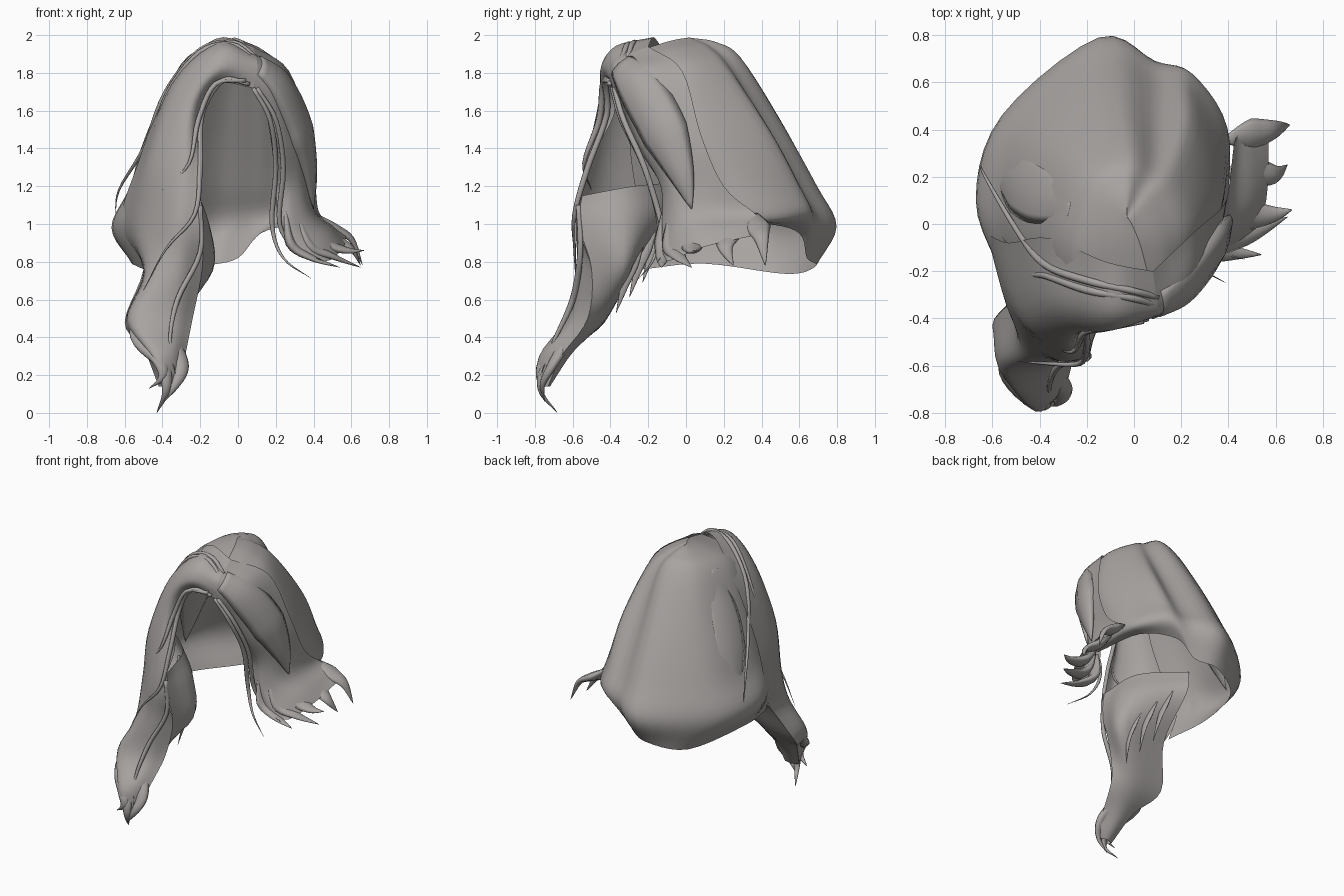
import bpy, math
from mathutils import Vector

hair = bpy.data.materials.new("grey_hair")
hair.diffuse_color = (0.39, 0.37, 0.36, 1)


def smooth_path(pts, n):
    """Catmull-Rom samples through the given points, n per span."""
    p = [Vector(q) for q in pts]
    p = [p[0] * 2 - p[1]] + p + [p[-1] * 2 - p[-2]]
    out = []
    for i in range(1, len(p) - 2):
        a, b, c, d = p[i - 1:i + 3]
        for k in range(n):
            t = k / n
            out.append(0.5 * (2 * b + (c - a) * t + (2 * a - 5 * b + 4 * c - d) * t * t
                              + (3 * b - a - 3 * c + d) * t ** 3))
    out.append(p[-2])
    return out


def grid_object(name, rows, closed=False):
    w = len(rows[0])
    verts = [v for r in rows for v in r]
    faces = []
    for i in range(len(rows) - 1):
        for j in range(w if closed else w - 1):
            k = (j + 1) % w
            faces.append((i * w + j, i * w + k, (i + 1) * w + k, (i + 1) * w + j))
    if closed:
        faces += [tuple(range(w))[::-1], tuple((len(rows) - 1) * w + j for j in range(w))]
    me = bpy.data.meshes.new(name)
    me.from_pydata(verts, [], faces)
    me.materials.append(hair)
    me.shade_smooth()
    ob = bpy.data.objects.new(name, me)
    bpy.context.collection.objects.link(ob)
    return ob


def sheet(name, rows, n=5):
    """Smooth open surface through a coarse grid of control points."""
    across = [smooth_path(r, n) for r in rows]
    cols = [smooth_path(c, n) for c in zip(*across)]
    return grid_object(name, list(zip(*cols)))


def lock(name, pts, width, thick, side=(1, 0, 0), root=0.6, taper=2.2):
    """Flattened tapering tube of hair; widest part-way along, pointed tip."""
    path = smooth_path(pts, 5)
    rows, m = [], len(path) - 1
    for i, p in enumerate(path):
        t = i / m
        tan = (path[min(i + 1, m)] - path[max(i - 1, 0)]).normalized()
        s = Vector(side)
        s = (s - tan * s.dot(tan)).normalized()
        u = tan.cross(s)
        f = (root + (1 - root) * math.sin(math.pi * min(t * 1.2, 0.5))) * min(1, (1 - t) * taper) ** 0.9 + 0.02
        rows.append([p + s * math.cos(a) * width * f + u * math.sin(a) * thick * f
                     for a in (k * math.tau / 8 for k in range(8))])
    return grid_object(name, rows, True)


# Main shell: crown down to the tucked-in hem, from left front round the back to right front
shell = [
    [(.08, -.3, 1.9), (.03, -.1, 1.965), (-.01, 0, 1.985), (-.03, .03, 1.985),
     (-.03, .03, 1.985), (-.01, 0, 1.985), (.03, -.1, 1.965), (.08, -.3, 1.9)],
    [(-.27, -.26, 1.82), (-.3, -.05, 1.85), (-.22, .2, 1.87), (-.03, .29, 1.88),
     (.08, .24, 1.83), (.17, .2, 1.82), (.26, 0, 1.8), (.22, -.2, 1.76)],
    [(-.4, -.3, 1.5), (-.46, 0, 1.5), (-.36, .33, 1.52), (-.08, .5, 1.55),
     (.1, .43, 1.5), (.24, .42, 1.5), (.36, .1, 1.5), (.31, -.12, 1.48)],
    [(-.5, -.27, 1.2), (-.57, .05, 1.2), (-.48, .42, 1.2), (-.12, .69, 1.2),
     (.1, .6, 1.2), (.24, .58, 1.2), (.39, .3, 1.2), (.36, -.02, 1.2)],
    [(-.56, -.22, 1.0), (-.67, .1, .98), (-.56, .46, .96), (-.15, .79, .98),
     (.09, .69, 1.02), (.24, .64, 1.05), (.39, .42, 1.03), (.4, .05, 1.03)],
    [(-.5, -.23, .76), (-.56, .1, .79), (-.4, .54, .735), (-.16, .69, .78),
     (.0, .64, .82), (.12, .6, .95), (.3, .42, 1.0), (.36, .05, 1.0)],
]
# Rounded shoulder between the crown and the first full ring
shell.insert(1, [(Vector(a) + Vector(b)) / 2 + Vector((0, 0, .03)) for a, b in zip(shell[0], shell[1])])
sheet("back_shell", shell)

# Left fringe: sweeps off the parting, down the cheek and into the long curled tail
sheet("left_fringe", [
    [(.08, -.39, 1.72), (.1, -.39, 1.8), (.1, -.36, 1.87), (.08, -.2, 1.94)],
    [(-.1, -.4, 1.74), (-.09, -.45, 1.83), (-.1, -.37, 1.94), (-.12, -.16, 1.98)],
    [(-.19, -.38, 1.58), (-.24, -.46, 1.66), (-.33, -.34, 1.74), (-.36, -.06, 1.75)],
    [(-.2, -.52, 1.3), (-.3, -.53, 1.32), (-.46, -.4, 1.35), (-.53, -.08, 1.32)],
    [(-.19, -.57, 1.0), (-.34, -.57, 1.0), (-.52, -.38, 1.0), (-.62, -.06, 1.0)],
    [(-.19, -.5, .76), (-.32, -.58, .76), (-.48, -.53, .73), (-.5, -.28, .76)],
    [(-.24, -.52, .5), (-.35, -.61, .5), (-.56, -.62, .5), (-.6, -.43, .48)],
    [(-.28, -.66, .3), (-.35, -.74, .32), (-.45, -.77, .3), (-.5, -.6, .34)],
    [(-.31, -.73, .14), (-.35, -.76, .14), (-.39, -.78, .14), (-.42, -.74, .14)],
])

# Inner side of the left lock, closing it towards the neck
sheet("left_lock_inner_side", [
    [(-.2, -.55, 1.15), (-.26, -.28, 1.2), (-.53, -.05, 1.22)],
    [(-.19, -.57, 1.0), (-.17, -.28, 1.0), (-.5, -.04, 1.04)],
    [(-.19, -.5, .76), (-.15, -.31, .75), (-.5, -.28, .76)],
    [(-.24, -.52, .5), (-.36, -.43, .5), (-.6, -.43, .48)],
    [(-.28, -.66, .3), (-.39, -.6, .32), (-.5, -.6, .34)],
    [(-.31, -.73, .14), (-.37, -.72, .14), (-.42, -.74, .14)],
])

# Right curtain: from the parting to the outward flick
sheet("right_curtain", [
    [(.08, -.39, 1.72), (.1, -.39, 1.8), (.1, -.36, 1.87), (.08, -.2, 1.94)],
    [(.14, -.34, 1.62), (.2, -.34, 1.7), (.26, -.22, 1.78), (.27, -.02, 1.81)],
    [(.18, -.25, 1.4), (.26, -.23, 1.42), (.34, -.13, 1.45), (.38, .08, 1.47)],
    [(.2, -.12, 1.18), (.28, -.13, 1.2), (.36, -.05, 1.2), (.41, .2, 1.2)],
    [(.22, -.12, 1.0), (.3, -.12, 1.0), (.4, 0, 1.05), (.43, .36, 1.06)],
    [(.32, -.13, .85), (.42, -.1, .85), (.5, .06, .95), (.5, .42, 1.0)],
    [(.42, -.12, .81), (.49, -.07, .81), (.56, .1, .88), (.57, .41, .95)],
])

# Thick lock hanging over the right temple
lock("temple_lock", [(.11, -.34, 1.84), (.22, -.25, 1.73), (.32, -.13, 1.52),
                     (.38, -.03, 1.28), (.4, .03, 1.08)], .13, .055, (.35, 1, .4), .55)

# Flicked tips on the right side
flicks = [
    ((.4, .36, 1.05), (.5, .38, .98), (.6, .4, .92), (.66, .42, .78)),
    ((.4, .22, 1.03), (.5, .22, .93), (.6, .21, .87), (.65, .25, .78)),
    ((.38, .06, 1.03), (.47, .04, .9), (.58, .04, .86), (.67, .06, .86)),
    ((.3, -.06, 1.08), (.38, -.06, .89), (.5, -.04, .83), (.65, .03, .77)),
    ((.25, -.1, 1.08), (.28, -.1, .9), (.39, -.12, .82), (.54, -.13, .77)),
]
for i, p in enumerate(flicks):
    lock(f"right_flick_{i + 1}", p, .07, .03, (0, 1, .2), .3, 1.5)

# Tips of the long left tail
tails = [
    ((-.48, -.52, .6), (-.5, -.61, .42), (-.4, -.74, .27), (-.38, -.77, .12), (-.43, -.68, .0)),
    ((-.3, -.52, .6), (-.35, -.62, .4), (-.3, -.71, .25), (-.33, -.76, .15), (-.39, -.75, .06)),
    ((-.52, -.5, .55), (-.53, -.62, .4), (-.42, -.75, .28), (-.4, -.78, .19), (-.47, -.76, .13)),
]
for i, p in enumerate(tails):
    lock(f"tail_tip_{i + 1}", p, .05, .03, (1, .3, 0), .3, 1.6)

# Raised overlapping panel on the left flank
lock("left_flank_lock", [(-.26, .08, 1.86), (-.41, .13, 1.55), (-.52, .2, 1.25), (-.61, .25, .97)],
     .13, .025, (.3, 1, 0), .5)

# Long wisps trailing down the inner side of the left lock
for i in range(3):
    y, z = -.1 - .07 * i, 1.05 - .08 * i
    lock(f"inner_wisp_{i + 1}", [(-.42 + .08 * i, y, z), (-.38 + .08 * i, y - .07, z - .17),
                                 (-.36 + .06 * i, y - .13, z - .36)], .035, .012, (0, 1, -.3), .4, 1.5)

# Thin loose strands
strands = [
    ((.1, -.31, 1.88), (-.02, -.28, 1.96), (-.2, -.24, 1.92), (-.38, -.17, 1.7),
     (-.5, -.02, 1.4), (-.63, .2, 1.18), (-.65, .25, 1.03)),
    ((.09, -.34, 1.87), (-.03, -.31, 1.95), (-.2, -.28, 1.91), (-.37, -.22, 1.7),
     (-.46, -.2, 1.45), (-.56, -.05, 1.24)),
    ((.06, -.4, 1.74), (-.08, -.43, 1.76), (-.19, -.42, 1.58), (-.2, -.52, 1.3),
     (-.23, -.59, 1.05), (-.38, -.59, .87), (-.5, -.58, .65)),
    ((.04, -.41, 1.76), (-.12, -.44, 1.74), (-.21, -.46, 1.55), (-.26, -.54, 1.32), (-.4, -.5, 1.18)),
    ((-.2, -.57, 1.1), (-.2, -.56, .85), (-.32, -.6, .6), (-.36, -.7, .38), (-.33, -.77, .2)),
    ((.08, -.39, 1.72), (.17, -.34, 1.55), (.2, -.22, 1.3), (.18, -.14, 1.0), (.24, -.17, .82), (.39, -.25, .71)),
    ((.1, -.38, 1.72), (.2, -.33, 1.55), (.24, -.22, 1.3), (.22, -.13, 1.0), (.32, -.12, .86), (.47, -.15, .8)),
]
for i, p in enumerate(strands):
    lock(f"loose_strand_{i + 1}", p, .016, .014, (.3, 1, .2), .8)
